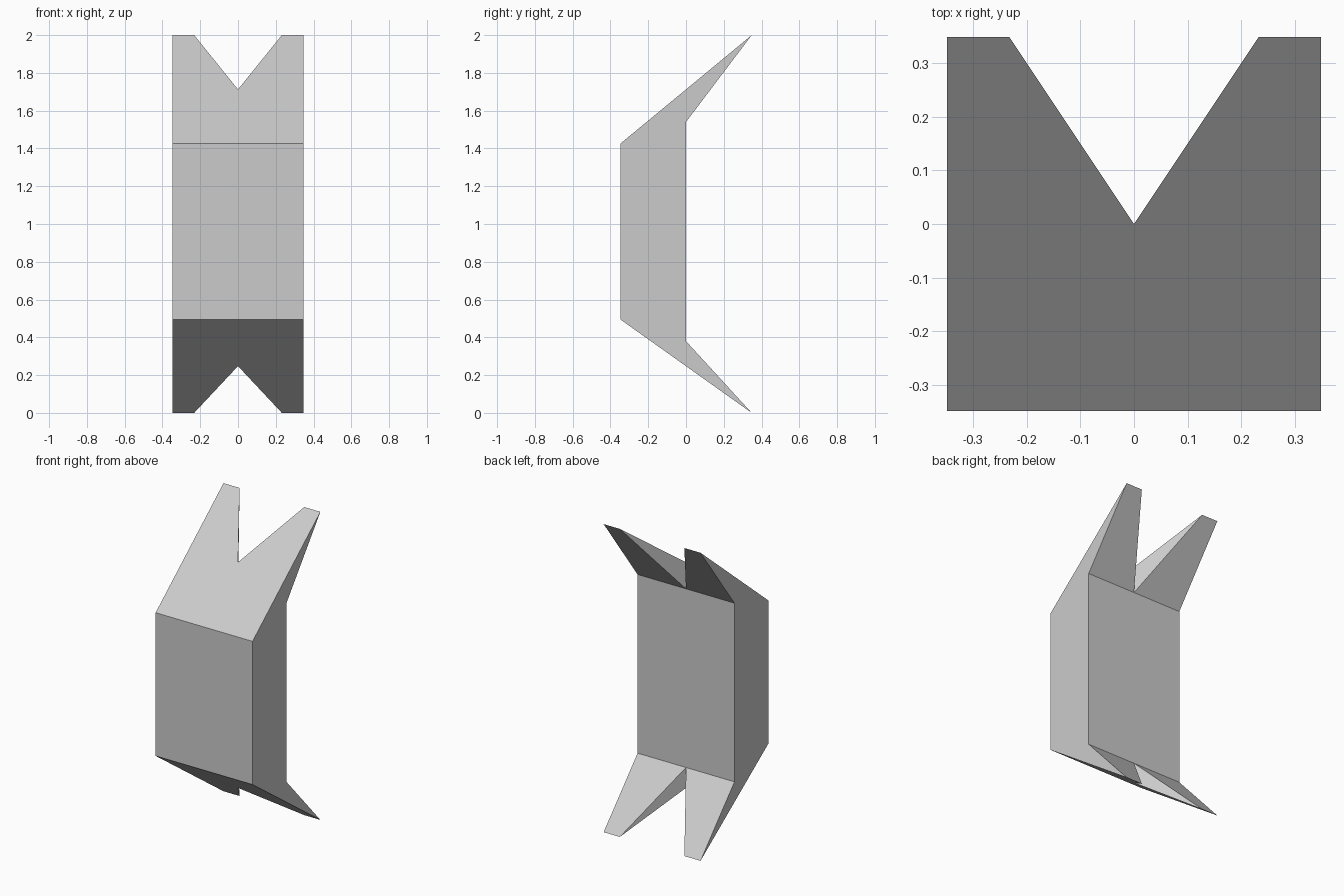
import bpy, bmesh
from math import radians

if "Cube" in bpy.data.objects:
    bpy.data.objects.remove(bpy.data.objects["Cube"])

W, F, B, N = 0.348, -0.348, 0.348, 0.232   # half width, front y, tip y, notch half width
# z heights: front edge, slope at the notch root, back edge, tip
LOW = (0.495, 0.2475, 0.38, 0.0)
HIGH = (1.425, 1.7125, 1.54, 2.0)

bm = bmesh.new()


def face(*points):
    bm.faces.new([bm.verts.new(p) for p in points])


for s in (-1, 1):
    w, n = s * W, s * N
    # front and back panels of the body
    face((0, F, LOW[0]), (w, F, LOW[0]), (w, F, HIGH[0]), (0, F, HIGH[0]))
    face((0, 0, LOW[2]), (w, 0, LOW[2]), (w, 0, HIGH[2]), (0, 0, HIGH[2]))
    # side profile
    face((w, F, LOW[0]), (w, F, HIGH[0]), (w, B, HIGH[3]),
         (w, 0, HIGH[2]), (w, 0, LOW[2]), (w, B, LOW[3]))
    # prongs, top and bottom: outer slope, notch wall, inner slope
    for edge, root, back, tip in (LOW, HIGH):
        face((0, F, edge), (w, F, edge), (w, B, tip), (n, B, tip), (0, 0, root))
        face((0, 0, root), (n, B, tip), (0, 0, back))
        face((0, 0, back), (n, B, tip), (w, B, tip), (w, 0, back))

# weld the halves, then remove the centre seam
bmesh.ops.remove_doubles(bm, verts=bm.verts[:], dist=1e-4)
bmesh.ops.recalc_face_normals(bm, faces=bm.faces[:])
bmesh.ops.dissolve_limit(bm, angle_limit=radians(1), verts=bm.verts[:], edges=bm.edges[:])

mesh = bpy.data.meshes.new("notched_bracket")
bm.to_mesh(mesh)
bm.free()
bpy.context.collection.objects.link(bpy.data.objects.new("notched_bracket", mesh))
